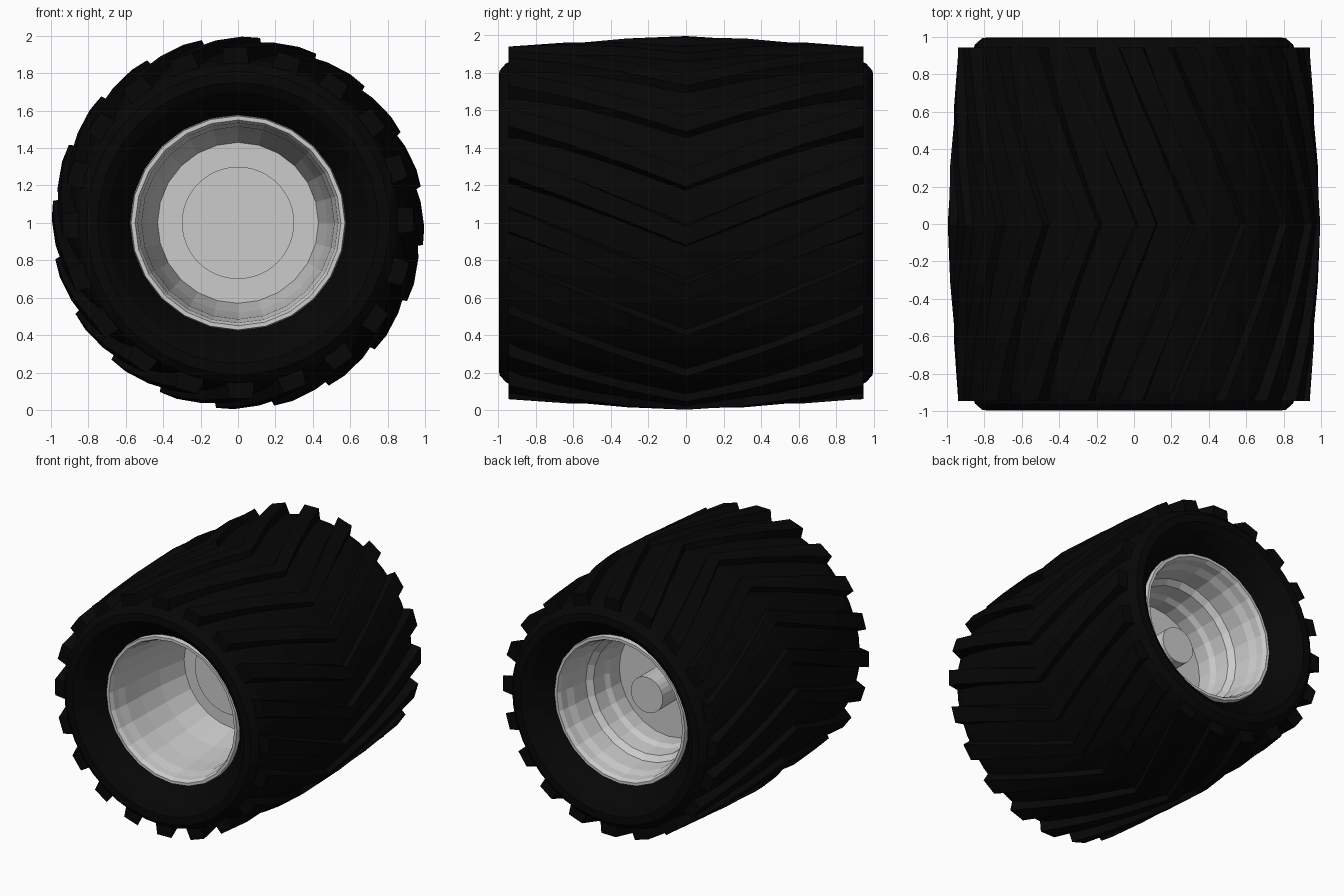
import bpy, bmesh
from math import sin, cos, pi, radians

if "Cube" in bpy.data.objects:
    bpy.data.objects.remove(bpy.data.objects["Cube"])

AXLE_Z = 1.0


def ring_point(r, y, a):
    return (r * cos(a), y, AXLE_Z + r * sin(a))


def make_object(name, bm, mat=None):
    bmesh.ops.recalc_face_normals(bm, faces=bm.faces)
    me = bpy.data.meshes.new(name)
    bm.to_mesh(me)
    bm.free()
    ob = bpy.data.objects.new(name, me)
    bpy.context.collection.objects.link(ob)
    if mat:
        me.materials.append(mat)
    return ob


def lathe(name, profile, sides, mat=None):
    """Spin (radius, y) points about the axle; radius 0 closes to a point."""
    bm = bmesh.new()
    rings = []
    for r, y in profile:
        if r == 0:
            rings.append([bm.verts.new((0, y, AXLE_Z))] * sides)
        else:
            rings.append([bm.verts.new(ring_point(r, y, 2 * pi * i / sides)) for i in range(sides)])
    for a, b in zip(rings, rings[1:]):
        for i in range(sides):
            j = (i + 1) % sides
            bm.faces.new(list(dict.fromkeys((a[i], a[j], b[j], b[i]))))
    return make_object(name, bm, mat)


rubber = bpy.data.materials.new("rubber")
rubber.diffuse_color = (0.002, 0.002, 0.002, 1)
rubber.use_nodes = True
rubber.node_tree.nodes["Principled BSDF"].inputs["Base Color"].default_value = rubber.diffuse_color

# Tyre carcass: half profile from recessed bead to crown, mirrored across the middle
half = [(0.555, 0.76), (0.585, 0.81), (0.64, 0.89), (0.70, 0.965), (0.75, 0.998),
        (0.81, 0.995), (0.85, 0.96), (0.875, 0.90), (0.925, 0.5)]
profile = [(r, -y) for r, y in half] + [(0.955, 0)] + half[::-1]
lathe("tire", profile, 40, rubber)

# Chevron tread lugs, swept back from the crown to both shoulders
LUGS = 20
stations = [-0.945, -0.63, -0.315, 0, 0.315, 0.63, 0.945]
bm = bmesh.new()
for k in range(LUGS):
    sections = []
    for y in stations:
        t = abs(y) / 0.945
        mid = 2 * pi * k / LUGS + radians(-22 + 23 * t)
        top = 0.996 - 0.055 * t ** 1.3
        low = 0.93 - 0.09 * t
        wt = radians(2.8 + 1.0 * t)
        wb = wt + radians(1.2)
        sections.append([bm.verts.new(ring_point(r, y, mid + w))
                         for r, w in ((low, -wb), (top, -wt), (top, wt), (low, wb))])
    for a, b in zip(sections, sections[1:]):
        for i in range(4):
            j = (i + 1) % 4
            bm.faces.new((a[i], a[j], b[j], b[i]))
    bm.faces.new(sections[0])
    bm.faces.new(sections[-1])
make_object("tread_lugs", bm, rubber)

# Front rim: rolled lip and deep tapered dish ending in the wheel face
lathe("rim_front", [(0.56, -0.76), (0.578, -0.79), (0.572, -0.83), (0.55, -0.83),
                    (0.535, -0.80), (0.53, -0.75), (0.515, -0.68), (0.505, -0.52),
                    (0.48, -0.30), (0.43, -0.06), (0, -0.06)], 24)

# Raised round cap on the wheel face
lathe("hub_cap", [(0.30, -0.05), (0.30, -0.11), (0, -0.11)], 48)

# Back rim: stepped barrel down to the back plate
lathe("rim_back", [(0.56, 0.76), (0.578, 0.79), (0.572, 0.83), (0.55, 0.83),
                   (0.535, 0.80), (0.53, 0.74), (0.51, 0.68), (0.50, 0.54),
                   (0.46, 0.50), (0.45, 0.38), (0.43, 0.34), (0.43, 0.22), (0, 0.22)], 24)

# Axle stub on the back plate
lathe("axle_stub", [(0.14, 0.20), (0.14, 0.49), (0, 0.49)], 24)
